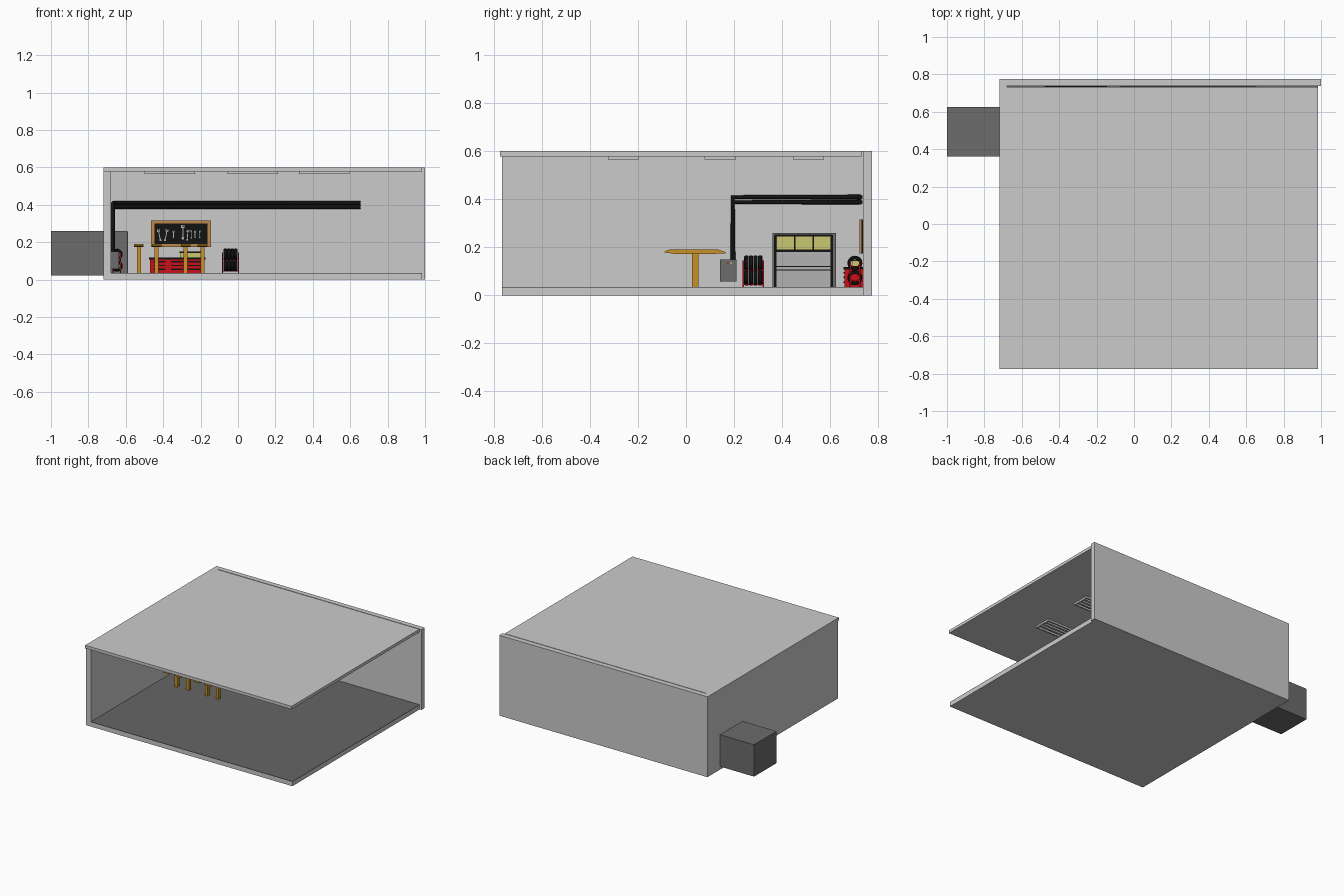
import bpy, bmesh, math
from mathutils import Matrix, Vector

if "Cube" in bpy.data.objects:
    bpy.data.objects.remove(bpy.data.objects["Cube"])

I4 = Matrix.Identity(4)


def mat(name, r, g, b):
    m = bpy.data.materials.new(name)
    m.diffuse_color = (r, g, b, 1)
    m.use_nodes = True
    m.node_tree.nodes["Principled BSDF"].inputs["Base Color"].default_value = m.diffuse_color
    return m


DARK = mat("dark_grey", 0.15, 0.15, 0.15)
FLOOR = mat("floor_grey", 0.13, 0.13, 0.13)
BLACK = mat("black", 0.006, 0.006, 0.006)
OCHRE = mat("ochre", 0.58, 0.29, 0.02)
RED = mat("red", 0.6, 0.005, 0.01)
WOOD = mat("wood", 0.5, 0.25, 0.07)
GLASS = mat("yellow_glass", 0.6, 0.58, 0.16)
STEEL = mat("steel", 0.45, 0.45, 0.45)
GREEN = mat("green", 0.05, 0.4, 0.05)


def finish(name, bm, m=None, M=I4, smooth=False):
    bmesh.ops.recalc_face_normals(bm, faces=bm.faces)
    me = bpy.data.meshes.new(name)
    bm.to_mesh(me)
    bm.free()
    ob = bpy.data.objects.new(name, me)
    bpy.context.collection.objects.link(ob)
    ob.matrix_world = M
    if m:
        me.materials.append(m)
    if smooth:
        bpy.ops.object.select_all(action='DESELECT')
        ob.select_set(True)
        bpy.context.view_layer.objects.active = ob
        bpy.ops.object.shade_smooth_by_angle()
    return ob


def box(name, x, y, z, m=None, M=I4):
    """Box from (min, max) ranges."""
    bm = bmesh.new()
    bmesh.ops.create_cube(bm, size=1)
    for v in bm.verts:
        v.co = Vector([(a + b) / 2 + c * (b - a) for (a, b), c in zip((x, y, z), v.co)])
    return finish(name, bm, m, M)


def prism(name, pts, axis, lo, hi, m=None):
    """Extrude a 2D outline along x or y; second coordinate is z."""
    bm = bmesh.new()
    vs = [bm.verts.new((lo, a, b) if axis == 'x' else (a, lo, b)) for a, b in pts]
    f = bm.faces.new(vs)
    ext = bmesh.ops.extrude_face_region(bm, geom=[f])['geom']
    d = (hi - lo, 0, 0) if axis == 'x' else (0, hi - lo, 0)
    bmesh.ops.translate(bm, vec=d, verts=[e for e in ext if isinstance(e, bmesh.types.BMVert)])
    return finish(name, bm, m)


def pipe(name, pts, r, m):
    cu = bpy.data.curves.new(name, 'CURVE')
    cu.dimensions = '3D'
    cu.bevel_depth = r
    cu.bevel_resolution = 3
    cu.use_fill_caps = True
    s = cu.splines.new('POLY')
    s.points.add(len(pts) - 1)
    for p, c in zip(s.points, pts):
        p.co = (*c, 1)
    cu.materials.append(m)
    ob = bpy.data.objects.new(name, cu)
    bpy.context.collection.objects.link(ob)


def tyre(name, x, y, z, r, w, M):
    """Revolved tyre profile around the local x axis."""
    prof = [(-.3, .55), (-.5, .62), (-.5, .9), (-.35, 1), (.35, 1), (.5, .9), (.5, .62), (.3, .55)]
    bm = bmesh.new()
    vs = [bm.verts.new((a * w, 0, b * r)) for a, b in prof]
    es = [bm.edges.new((vs[i], vs[(i + 1) % len(vs)])) for i in range(len(vs))]
    bmesh.ops.spin(bm, geom=vs + es, cent=(0, 0, 0), axis=(1, 0, 0), angle=2 * math.pi, steps=24)
    bmesh.ops.remove_doubles(bm, verts=bm.verts, dist=1e-5)
    bmesh.ops.translate(bm, vec=(x, y, z), verts=bm.verts)
    finish(name, bm, BLACK, M, True)


# Room shell, open at the front and right
box("floor_slab", (-0.72, 0.985), (-0.765, 0.74), (0, 0.033))
box("floor_surface", (-0.68, 0.985), (-0.765, 0.737), (0.033, 0.035), FLOOR)
box("left_wall", (-0.72, -0.68), (-0.765, 0.775), (0, 0.6))
box("back_wall", (-0.72, 1.0), (0.737, 0.775), (0, 0.6))
box("roof", (-0.72, 0.985), (-0.775, 0.732), (0.578, 0.6))

# Ceiling lamps
for i, x in enumerate((-0.365, 0.078, 0.46)):
    for j, y in enumerate((-0.26, 0.143, 0.51)):
        n = f"lamp_{i}{j}"
        for s in (-1, 1):
            box(n + "_side", (x - .135, x + .135), (y + s * .06 - .005, y + s * .06 + .005), (.565, .579))
            box(n + "_end", (x + s * .13 - .005, x + s * .13 + .005), (y - .06, y + .06), (.565, .579))
        for k in (-1, 0, 1):
            box(n + "_tube", (x - .13, x + .13), (y + k * .03 - .007, y + k * .03 + .007), (.567, .579))

# Side doorway block with glazed shutter
box("doorway_block", (-1.0, -0.592), (0.36, 0.625), (0.022, 0.26), DARK)
fx = (-0.595, -0.588)
for y in (0.371, 0.606):
    box("shutter_post", fx, (y - .005, y + .005), (0.035, 0.252), BLACK)
for z, h in ((0.25, .004), (0.185, .005), (0.12, .002), (0.106, .002)):
    box("shutter_rail", fx, (0.37, 0.607), (z - h, z + h), BLACK)
for i in range(3):
    y = 0.376 + i * 0.077
    box("shutter_window", (-0.595, -0.59), (y + .003, y + .073), (0.19, 0.246), GLASS)
    if i:
        box("shutter_mullion", fx, (y - .003, y + .002), (0.185, 0.252), BLACK)
box("shutter_panel", (-0.595, -0.591), (0.376, 0.601), (0.035, 0.18), STEEL)

# Vehicle lift posts with tapered top beams
beam = [(-.09, .183), (-.07, .19), (.135, .19), (.165, .18), (.165, .175), (.12, .173), (-.05, .173), (-.09, .179)]
for i, x in enumerate((-0.53, -0.435, -0.28, -0.19)):
    box(f"lift_post_{i}", (x - .011, x + .011), (0.026, 0.052), (0.035, 0.178), OCHRE)
    prism(f"lift_beam_{i}", beam, 'x', x - .026, x + .026, OCHRE)

# Wall pipes
for k, z in enumerate((0.409, 0.388)):
    pipe(f"wall_pipe_{k}", [(0.655, .725, z), (-.669, .725, z), (-.669, .195, z), (-.669, .195, .14)], 0.0105, BLACK)

# Electrical box with indicator lights
box("electric_box", (-0.68, -0.635), (0.142, 0.21), (0.057, 0.15), DARK)
for i, m in enumerate((GREEN, RED, GLASS)):
    box("indicator", (-0.636, -0.633), (.155 + i * .015, .161 + i * .015), (.13, .136), m)

# Pegboard with wooden frame
X0, X1, Z0, Z1 = -0.465, -0.145, 0.175, 0.315
box("pegboard", (X0, X1), (0.73, 0.738), (Z0, Z1), BLACK)
for z in (Z0, Z1 - .015):
    box("pegboard_rail", (X0, X1), (0.722, 0.738), (z, z + .015), WOOD)
for x in (X0, X1 - .018):
    box("pegboard_stile", (x, x + .018), (0.722, 0.738), (Z0, Z1), WOOD)


def wrench(x, z, l, t):
    """Open jaw on top, ring end below, tilted by t."""
    M = Matrix.Translation((x, .728, z)) @ Matrix.Rotation(t, 4, 'Y')
    w = l * .05
    box("wrench_shaft", (-w, w), (-.002, .002), (-l / 2, l / 2), STEEL, M)
    for s in (-1, 1):
        box("wrench_jaw", (s * w * 2 - w, s * w * 2 + w), (-.002, .002), (l * .5, l * .7), STEEL, M)
    box("wrench_throat", (-3 * w, 3 * w), (-.002, .002), (l * .42, l * .52), STEEL, M)
    bm = bmesh.new()
    bmesh.ops.create_cone(bm, cap_ends=True, segments=10, radius1=w * 2.4, radius2=w * 2.4, depth=.004,
                          matrix=Matrix.Translation((0, 0, -l / 2)) @ Matrix.Rotation(math.pi / 2, 4, 'X'))
    finish("wrench_ring", bm, STEEL, M)


for x, z, l, t in ((-.42, .235, .05, -.2), (-.385, .235, .05, .2), (-.295, .25, .06, 0), (-.345, .24, .03, 0),
                   (-.27, .235, .045, .1), (-.25, .24, .035, 0), (-.23, .24, .03, 0), (-.205, .24, .03, 0)):
    wrench(x, z, l, t)

# Red drawer cabinet on the back wall
box("cabinet", (-0.47, -0.18), (0.66, 0.736), (0.035, 0.108), RED)
box("cabinet_top", (-0.475, -0.175), (0.655, 0.737), (0.108, 0.117), BLACK)
for i in range(3):
    for j in range(3):
        x = -0.462 + i * 0.093
        z = 0.052 + j * 0.02
        box("drawer_handle", (x + .01, x + .075), (0.655, 0.661), (z, z + .006), BLACK)
box("parts_case", (-0.31, -0.19), (0.69, 0.73), (0.117, 0.143), GLASS)
box("parts_case_lid", (-0.312, -0.188), (0.688, 0.732), (0.143, 0.149), BLACK)

# Two tyre racks, one on each wall
racks = (Matrix.Translation((-.04, .703, 0)),
         Matrix.Translation((-.648, .28, 0)) @ Matrix.Rotation(math.pi / 2, 4, 'Z'))
for M in racks:
    for s in (-1, 1):
        for y in (-.02, .02):
            box("rack_post", (s * .042 - .003, s * .042 + .003), (y - .003, y + .003), (.035, .145), RED, M)
        for z in (.06, .12):
            box("rack_side", (s * .042 - .003, s * .042 + .003), (-.02, .02), (z - .003, z + .003), RED, M)
    for z in (.073, .134):
        for y in (-.018, .018):
            box("rack_bar", (-.042, .042), (y - .002, y + .002), (z - .03, z - .026), RED, M)
        for k in range(4):
            tyre("tyre", -.029 + k * .0193, 0, z, .031, .018, M)
